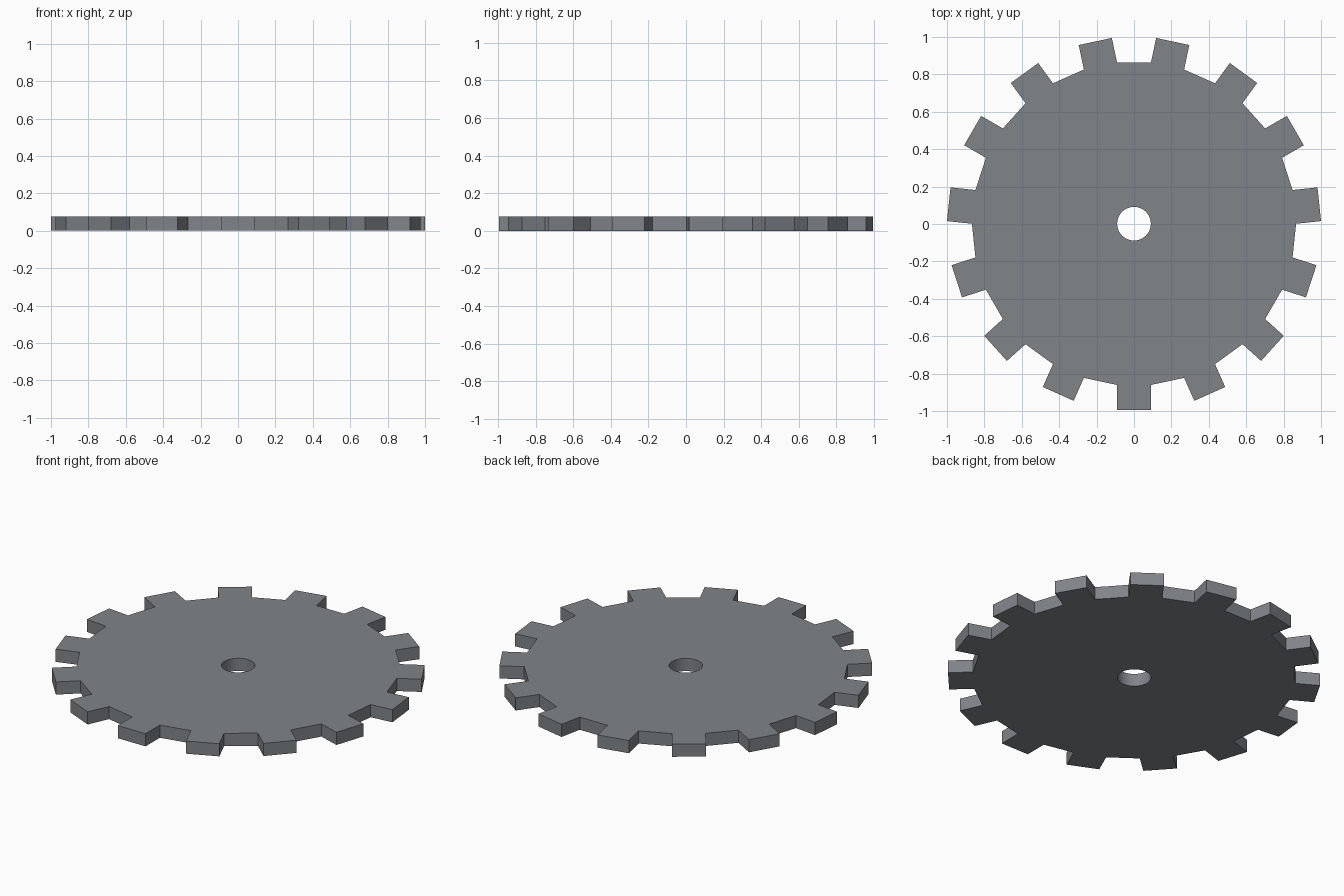
import bpy, bmesh, math

if "Cube" in bpy.data.objects:
    bpy.data.objects.remove(bpy.data.objects["Cube"])

TEETH, ROOT, TIP, HOLE, THICK, CY = 15, 0.862, 0.996, 0.09, 0.075, 0.0015
half = ROOT * math.tan(math.pi / (2 * TEETH))

steel = bpy.data.materials.new("steel grey")
steel.diffuse_color = (0.215, 0.232, 0.25, 1)
steel.use_nodes = True
steel.node_tree.nodes["Principled BSDF"].inputs["Base Color"].default_value = steel.diffuse_color

bm = bmesh.new()


def loop(points):
    vs = [bm.verts.new((x, y + CY, 0)) for x, y in points]
    return [bm.edges.new((vs[i - 1], vs[i])) for i in range(len(vs))]


# toothed outline: square teeth on every second side of a 30-gon
outline = []
for i in range(TEETH):
    a = -math.pi / 2 + i * 2 * math.pi / TEETH
    c, s = math.cos(a), math.sin(a)
    for r, t in ((ROOT, -half), (TIP, -half), (TIP, half), (ROOT, half)):
        outline.append((r * c - t * s, r * s + t * c))

# round axle hole
N = 48
hole = [(HOLE * math.cos(i * 2 * math.pi / N), HOLE * math.sin(i * 2 * math.pi / N)) for i in range(N)]

edges = loop(outline) + loop(hole)
bmesh.ops.triangle_fill(bm, use_beauty=True, use_dissolve=False, edges=edges, normal=(0, 0, -1))

# thickness
ext = bmesh.ops.extrude_face_region(bm, geom=bm.faces[:], use_keep_orig=True)
top = [g for g in ext["geom"] if isinstance(g, bmesh.types.BMVert)]
bmesh.ops.translate(bm, vec=(0, 0, THICK), verts=top)
bmesh.ops.recalc_face_normals(bm, faces=bm.faces[:])

mesh = bpy.data.meshes.new("gear_wheel")
bm.to_mesh(mesh)
bm.free()
mesh.materials.append(steel)
gear = bpy.data.objects.new("gear_wheel", mesh)
bpy.context.collection.objects.link(gear)

# smooth only the hole wall, teeth stay crisp
bpy.context.view_layer.objects.active = gear
gear.select_set(True)
bpy.ops.object.shade_smooth_by_angle(angle=math.radians(10))
